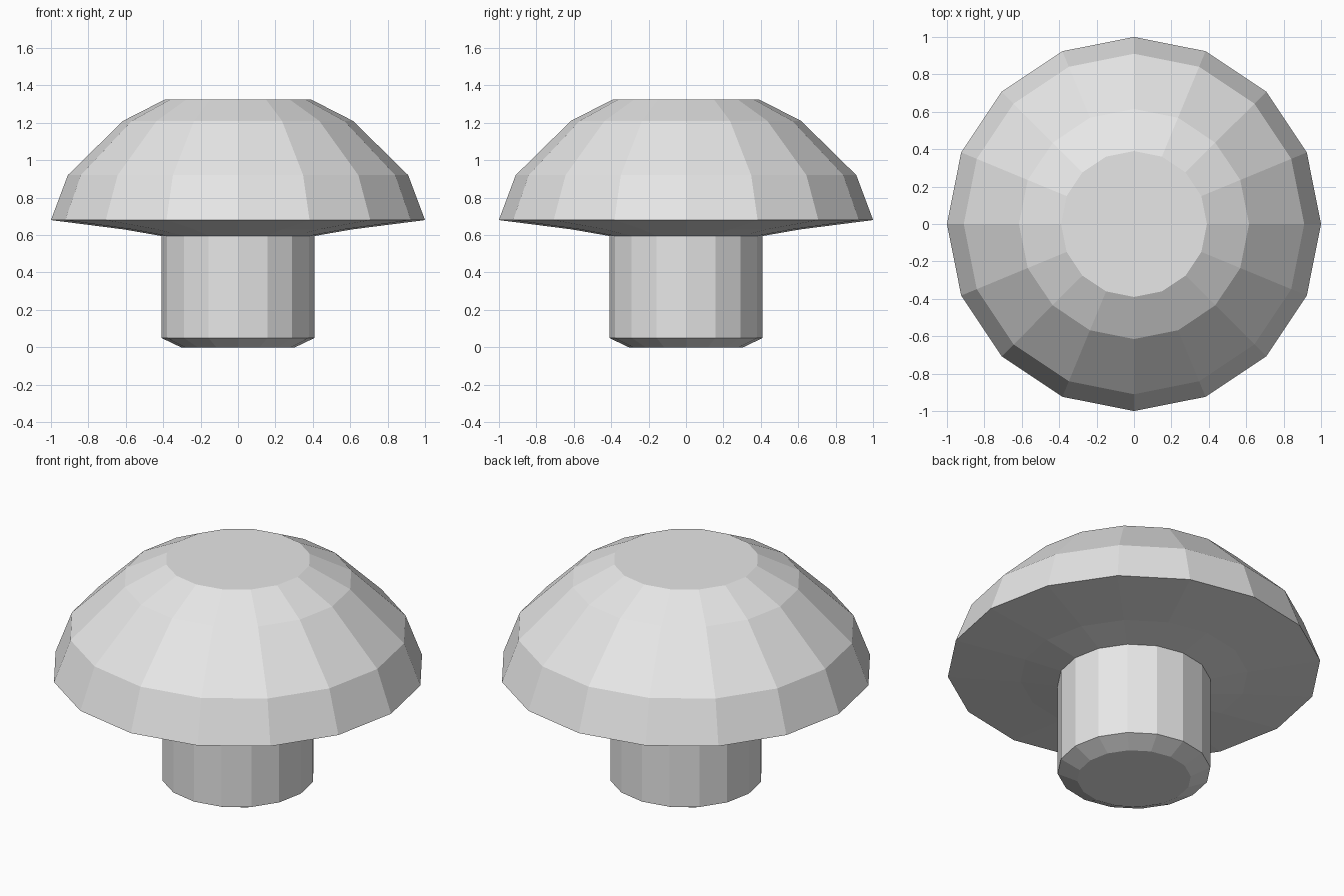
import bpy, bmesh, math

if "Cube" in bpy.data.objects:
    bpy.data.objects.remove(bpy.data.objects["Cube"])

SIDES = 16

grey = bpy.data.materials.new("light grey")
grey.diffuse_color = (0.8, 0.8, 0.8, 1)
grey.use_nodes = True
grey.node_tree.nodes["Principled BSDF"].inputs["Base Color"].default_value = grey.diffuse_color


def lathe(name, profile, close_bottom=False, close_top=False):
    """Spin (radius, height) points, listed bottom to top, into flat facets."""
    bm = bmesh.new()
    rings = []
    for r, z in profile:
        rings.append([bm.verts.new((r * math.cos(a), r * math.sin(a), z))
                      for a in (2 * math.pi * i / SIDES for i in range(SIDES))])
    for low, high in zip(rings, rings[1:]):
        for i in range(SIDES):
            j = (i + 1) % SIDES
            bm.faces.new((low[i], low[j], high[j], high[i]))
    if close_bottom:
        bm.faces.new(rings[0][::-1])
    if close_top:
        bm.faces.new(rings[-1])
    mesh = bpy.data.meshes.new(name)
    bm.to_mesh(mesh)
    bm.free()
    mesh.materials.append(grey)
    obj = bpy.data.objects.new(name, mesh)
    bpy.context.collection.objects.link(obj)
    return obj


# Domed cap: shallow underside, rim, three sloped bands and a flat top
lathe("cap", [(0.41, 0.595), (0.61, 0.63), (1.0, 0.68), (0.91, 0.92),
              (0.615, 1.21), (0.39, 1.325)], close_top=True)

# Stem with a chamfered foot, meeting the cap underside
lathe("stem", [(0.305, 0.0), (0.41, 0.05), (0.41, 0.595)], close_bottom=True)
